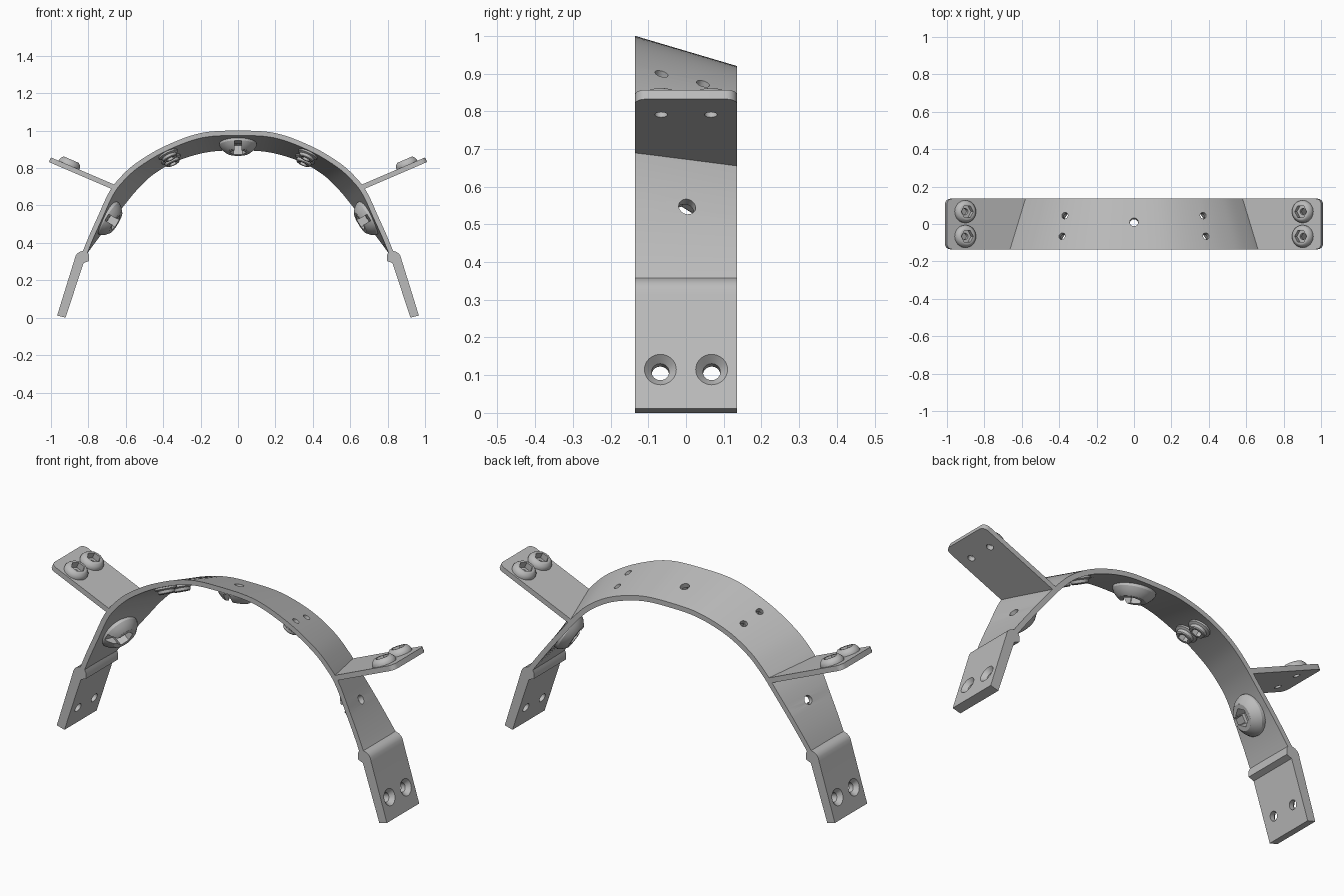
import bpy, bmesh, math
from mathutils import Vector, Matrix

if "Cube" in bpy.data.objects:
    bpy.data.objects.remove(bpy.data.objects["Cube"])

HALF = 0.135      # half the strap width
THICK = 0.026
metal = bpy.data.materials.new("satin_grey_metal")
metal.use_nodes = True
metal.diffuse_color = (0.5, 0.5, 0.5, 1)
metal.node_tree.nodes["Principled BSDF"].inputs["Base Color"].default_value = (0.5, 0.5, 0.5, 1)


def finish(name, bm, matrix=None):
    bmesh.ops.recalc_face_normals(bm, faces=bm.faces)
    mesh = bpy.data.meshes.new(name)
    if matrix:
        bm.transform(matrix)
    bm.to_mesh(mesh)
    bm.free()
    mesh.materials.append(metal)
    obj = bpy.data.objects.new(name, mesh)
    bpy.context.collection.objects.link(obj)
    return obj


def frame(origin, normal):
    """Local z along normal, local y as close to world y as possible."""
    n = Vector(normal).normalized()
    x = Vector((0, 1, 0)).cross(n).normalized()
    m = Matrix((x, n.cross(x), n)).transposed().to_4x4()
    m.translation = origin
    return m


def prism(name, outline, low, high, matrix):
    bm = bmesh.new()
    face = bm.faces.new([bm.verts.new((u, v, low)) for u, v in outline])
    new = bmesh.ops.extrude_face_region(bm, geom=[face])["geom"]
    verts = [g for g in new if isinstance(g, bmesh.types.BMVert)]
    bmesh.ops.translate(bm, verts=verts, vec=(0, 0, high - low))
    return finish(name, bm, matrix)


def turned(name, profile, matrix, sides=32):
    """Solid of revolution from (radius, height) pairs with flat ends."""
    bm = bmesh.new()
    angles = [2 * math.pi * i / sides for i in range(sides)]
    rings = [[bm.verts.new((r * math.cos(a), r * math.sin(a), h)) for a in angles]
             for r, h in profile]
    for a, b in zip(rings, rings[1:]):
        for i in range(sides):
            j = (i + 1) % sides
            bm.faces.new((a[i], a[j], b[j], b[i]))
    bm.faces.new(rings[0])
    bm.faces.new(rings[-1])
    return finish(name, bm, matrix)


def cut(target, cutters):
    bpy.context.view_layer.objects.active = target
    for c in cutters:
        c.hide_render = True
        mod = target.modifiers.new("cut", "BOOLEAN")
        mod.operation = "DIFFERENCE"
        mod.solver = "EXACT"
        mod.object = c
        bpy.ops.object.modifier_apply(modifier=mod.name)
        bpy.data.objects.remove(c)


def smooth(obj):
    bpy.ops.object.select_all(action="DESELECT")
    obj.select_set(True)
    bpy.context.view_layer.objects.active = obj
    bpy.ops.object.shade_smooth_by_angle(angle=math.radians(30))


def drill(radius, matrix, depth=0.07):
    return turned("cutter", [(radius, -depth), (radius, depth)], matrix, 24)


def spline(points, steps=7):
    """Mirror a half arch and sample a smooth curve through it."""
    full = [Vector((-x, z)) for x, z in reversed(points[1:])] + [Vector(p) for p in points]
    full = [2 * full[0] - full[1]] + full + [2 * full[-1] - full[-2]]
    out = []
    for a, b, c, d in zip(full, full[1:], full[2:], full[3:]):
        for i in range(steps):
            t = i / steps
            out.append(0.5 * (2 * b + (c - a) * t + (2 * a - 5 * b + 4 * c - d) * t * t
                              + (3 * b - a - 3 * c + d) * t ** 3))
    return out + [full[-2]]


# Arched strap: larger arch in front, smaller one behind
front = spline([(0, 1), (.2, .987), (.39, .918), (.54, .83), (.63, .75),
                (.69, .67), (.75, .54), (.795, .44), (.83, .355)])
back = spline([(0, .92), (.17, .91), (.34, .86), (.47, .785), (.56, .7),
               (.63, .615), (.71, .515), (.775, .43), (.83, .355)])


def inner(curve):
    result = []
    last = len(curve) - 1
    for i, p in enumerate(curve):
        d = (curve[min(i + 1, last)] - curve[max(i - 1, 0)]).normalized()
        result.append(p + THICK * Vector((d.y, -d.x)))
    return result


bm = bmesh.new()
rails = [[bm.verts.new((p.x, y, p.y)) for p in c] for c, y in
         ((front, -HALF), (back, HALF), (inner(back), HALF), (inner(front), -HALF))]
for k in range(4):
    a, b = rails[k], rails[(k + 1) % 4]
    for i in range(len(a) - 1):
        bm.faces.new((a[i], a[i + 1], b[i + 1], b[i]))
for end in (0, -1):
    bm.faces.new([r[end] for r in rails])
strap = finish("arched_strap", bm)


def on_strap(x, y):
    """Outer surface point and outward normal of the strap."""
    v = (y + HALF) / (2 * HALF)
    mid = [a.lerp(b, v) for a, b in zip(front, back)]
    i = next(k for k in range(1, len(mid)) if mid[k].x >= x)
    a, b = mid[i - 1], mid[i]
    t = (x - a.x) / (b.x - a.x)
    p = a.lerp(b, t)
    across = back[i] - front[i]
    n = Vector((b.x - a.x, 0, b.y - a.y)).cross(Vector((across.x, 2 * HALF, across.y)))
    n.normalize()
    if n.z < 0:
        n.negate()
    return Vector((p.x, y, p.y)), n


def hexagon(r):
    return [(r * math.cos(k * math.pi / 3), r * math.sin(k * math.pi / 3)) for k in range(6)]


# Fasteners under the strap: large slotted nuts and small paired grommets
large = [(.1, -.008), (.1, .012), (.09, .028), (.07, .047), (.064, .051)]
small = [(.055, -.005), (.055, .008), (.042, .014), (.04, .028), (.036, .032)]
spots = [("crown_nut", 0, .01, True)]
for s, side in ((1, "left"), (-1, "right")):
    spots += [(side + "_side_nut", s * .718, .003, True),
              (side + "_back_grommet", s * .37, .045, False),
              (side + "_front_grommet", s * .385, -.065, False)]
holes = []
for name, x, y, big in spots:
    p, n = on_strap(x, y)
    holes.append(drill(.023 if big else .018, frame(p, n)))
    base = frame(p - n * THICK, -n)
    nut = turned(name, large if big else small, base)
    cutters = [prism("cutter", hexagon(.046 if big else .026), -.05, .1, base)]
    if big:
        slot = [(-.019, -.15), (.019, -.15), (.019, 0), (-.019, 0)]
        cutters.append(prism("cutter", slot, .014, .1, base))
    cut(nut, cutters)
    smooth(nut)
cut(strap, holes)
smooth(strap)

leg_outline = [(.812, .366), (.83, .357), (.847, .352), (.86, .343), (.869, .33), (.874, .312),
               (.967, .012), (.922, 0), (.826, .292), (.797, .303), (.797, .335)]
upright = Matrix(((1, 0, 0, 0), (0, 0, -1, 0), (0, 1, 0, 0), (0, 0, 0, 1)))

for s, side in ((1, "left"), (-1, "right")):
    # Offset foot with countersunk holes
    leg = prism(side + "_leg", [(s * x, z) for x, z in leg_outline], -HALF, HALF, upright)
    sink = [(.023, -.1), (.023, -.022), (.044, .002), (.044, .05)]
    cut(leg, [turned("cutter", sink, frame((s * .935, y, .115), (s * .956, 0, .293)))
              for y in (-.068, .068)])
    smooth(leg)

    # Side arm with rounded tip, slanted root following the strap
    plane = frame((s, 0, .857), (s * -.395, 0, .92))
    r = .03
    tip = [(-r + r * math.sin(a), -HALF + r - r * math.cos(a))
           for a in (k * math.pi / 12 for k in range(7))]
    outline = [(-.46, HALF), (-.38, -HALF)] + tip + [(u, -v) for u, v in reversed(tip)]
    arm = prism(side + "_arm", [(s * u, v) for u, v in outline], -.027, 0, plane)
    cut_holes = []
    for y, place in ((-.066, "front"), (.066, "back")):
        seat = plane @ Matrix.Translation((s * -.105, y, 0))
        cut_holes.append(drill(.017, seat))
        cap = turned(side + "_arm_" + place + "_grommet",
                     [(.06, -.002), (.06, .01), (.055, .02), (.046, .03), (.042, .032)], seat)
        cut(cap, [prism("cutter", hexagon(.035), -.05, .1, seat)])
        smooth(cap)
    cut(arm, cut_holes)
    smooth(arm)
